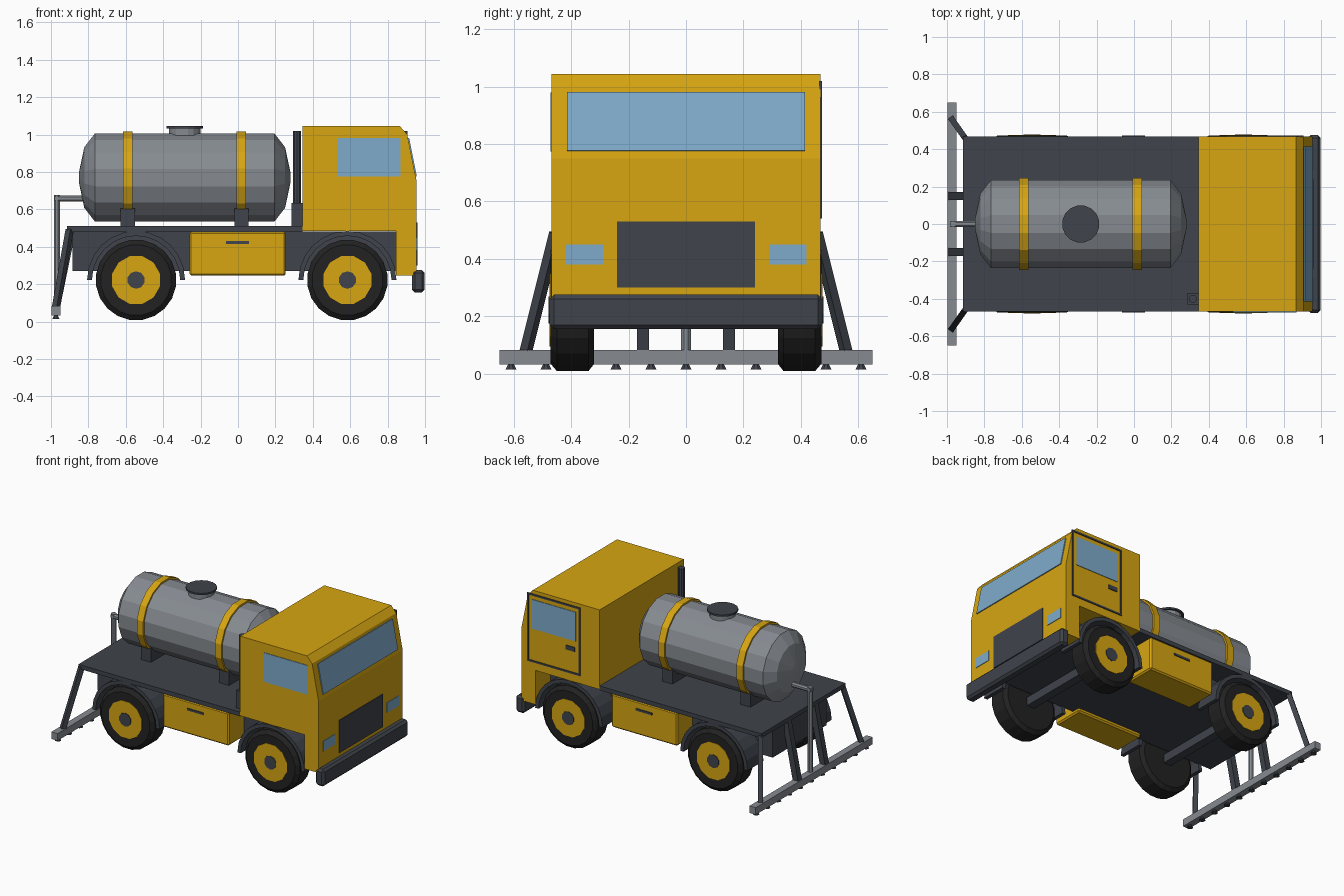
import bpy, bmesh, math
from mathutils import Vector, Matrix

cube = bpy.data.objects.get("Cube")
if cube:
    bpy.data.objects.remove(cube, do_unlink=True)


def material(name, rgb):
    m = bpy.data.materials.new(name)
    m.use_nodes = True
    m.diffuse_color = (*rgb, 1)
    bsdf = next(n for n in m.node_tree.nodes if n.type == 'BSDF_PRINCIPLED')
    bsdf.inputs["Base Color"].default_value = (*rgb, 1)
    return m


YELLOW = material("yellow_paint", (0.68, 0.38, 0.006))
DARK = material("dark_grey", (0.05, 0.057, 0.07))
STEEL = material("steel_grey", (0.24, 0.26, 0.285))
RUBBER = material("black_rubber", (0.016, 0.016, 0.016))
GLASS = material("blue_glass", (0.21, 0.41, 0.6))


def finish(name, bm, mat):
    bmesh.ops.recalc_face_normals(bm, faces=bm.faces)
    me = bpy.data.meshes.new(name)
    bm.to_mesh(me)
    bm.free()
    me.materials.append(mat)
    ob = bpy.data.objects.new(name, me)
    bpy.context.collection.objects.link(ob)
    return ob


def prism(name, mat, profile, y0, y1, bevel=0):
    """Extrude an xz outline from y0 to y1."""
    bm = bmesh.new()
    face = bm.faces.new([bm.verts.new((x, y0, z)) for x, z in profile])
    ext = bmesh.ops.extrude_face_region(bm, geom=[face])["geom"]
    bmesh.ops.translate(bm, vec=(0, y1 - y0, 0),
                        verts=[v for v in ext if isinstance(v, bmesh.types.BMVert)])
    if bevel:
        bmesh.ops.bevel(bm, geom=bm.edges[:], offset=bevel, segments=1, affect='EDGES')
    return finish(name, bm, mat)


def box(name, mat, x, y, z, bevel=0):
    return prism(name, mat, [(x[0], z[0]), (x[1], z[0]), (x[1], z[1]), (x[0], z[1])],
                 y[0], y[1], bevel)


def lathe(name, mat, profile, origin, axis, sides):
    """Spin (distance along axis, radius) points around an axis."""
    bm = bmesh.new()
    rot = Vector(axis).to_track_quat('Z', 'Y').to_matrix().to_4x4()
    place = Matrix.Translation(origin) @ rot
    rings = []
    for h, r in profile:
        rings.append([bm.verts.new(place @ Vector((r * math.cos(a), r * math.sin(a), h)))
                      for a in (math.tau * (i + 0.5) / sides for i in range(sides))])
    for low, high in zip(rings, rings[1:]):
        for i in range(sides):
            j = (i + 1) % sides
            bm.faces.new((low[i], low[j], high[j], high[i]))
    bm.faces.new(rings[0])
    bm.faces.new(rings[-1])
    return finish(name, bm, mat)


def strut(name, mat, a, b, width):
    """Square bar between two points."""
    a, b = Vector(a), Vector(b)
    r = width / math.sqrt(2)
    return lathe(name, mat, [(0, r), ((b - a).length, r)], a, b - a, 4)


SIDES = (("left", 1), ("right", -1))

# Cab shell with sloped windscreen and front apron
prism("cab", YELLOW, [(0.345, 0.485), (0.845, 0.485), (0.845, 0.245), (0.955, 0.245),
                      (0.955, 0.75), (0.905, 1.0), (0.865, 1.045), (0.345, 1.045)],
      -0.468, 0.468)
prism("windscreen", GLASS, [(0.948, 0.775), (0.956, 0.777), (0.915, 0.982), (0.907, 0.98)],
      -0.415, 0.415)
box("grille", DARK, (0.952, 0.96), (-0.24, 0.24), (0.3, 0.53))
box("bumper", DARK, (0.93, 0.998), (-0.475, 0.475), (0.155, 0.275), 0.015)

for side, s in SIDES:
    box(side + "_headlight", GLASS, (0.952, 0.959), (s * 0.29, s * 0.42), (0.38, 0.45))
    box(side + "_cab_window", GLASS, (0.53, 0.87), (s * 0.465, s * 0.472), (0.775, 0.98))

# Door outline and handle, on the left only
for name, x, z in (("door_trim_rear", (0.495, 0.507), (0.54, 1.02)),
                   ("door_trim_front", (0.895, 0.907), (0.54, 1.02)),
                   ("door_trim_top", (0.495, 0.907), (1.008, 1.02)),
                   ("door_trim_bottom", (0.495, 0.907), (0.54, 0.552)),
                   ("door_handle", (0.535, 0.605), (0.7, 0.73))):
    box(name, DARK, x, (0.466, 0.474), z)

# Chassis and flat deck
box("deck", DARK, (-0.915, 0.345), (-0.468, 0.468), (0.48, 0.51))
box("chassis", DARK, (-0.885, 0.85), (-0.3, 0.3), (0.27, 0.482))

# Wheels, axles and arched mudguards
for end, wx in (("rear", -0.545), ("front", 0.585)):
    box(end + "_axle", DARK, (wx - 0.03, wx + 0.03), (-0.34, 0.34), (0.19, 0.25))
    for side, s in SIDES:
        tag = f"{end}_{side}_"
        hub = (wx, s * 0.32, 0.222)
        out = (0, s, 0)
        lathe(tag + "tyre", RUBBER, [(0, 0.19), (0.02, 0.216), (0.13, 0.216), (0.152, 0.19),
                                     (0.152, 0.13)], hub, out, 20)
        lathe(tag + "rim", YELLOW, [(0.14, 0.132), (0.155, 0.132)], hub, out, 12)
        lathe(tag + "hub_cap", DARK, [(0.15, 0.047), (0.159, 0.047)], hub, out, 10)
        arc = [math.pi * i / 12 for i in range(13)]
        outline = [(wx + r * math.cos(a), 0.222 + r * math.sin(a))
                   for r, path in ((0.262, arc), (0.236, arc[::-1])) for a in path]
        prism(tag + "mudguard", DARK, outline, s * 0.29, s * 0.468)

# Side lockers with handles
for side, s in SIDES:
    box(side + "_locker", YELLOW, (-0.26, 0.255), (s * 0.24, s * 0.468), (0.245, 0.481), 0.01)
    box(side + "_locker_handle", DARK, (-0.065, 0.06), (s * 0.465, s * 0.474), (0.415, 0.43))

# Tank with domed ends, straps, cradles and hatch
lathe("tank", STEEL, [(-0.85, 0.03), (-0.822, 0.165), (-0.765, 0.24), (0.195, 0.24),
                      (0.252, 0.165), (0.28, 0.03)], (0, 0, 0.77), (1, 0, 0), 16)
for name, x in (("rear", -0.59), ("front", 0.018)):
    lathe(name + "_strap", YELLOW, [(-0.025, 0.252), (0.025, 0.252)],
          (x, 0, 0.77), (1, 0, 0), 16)
    box(name + "_cradle", DARK, (x - 0.038, x + 0.038), (-0.18, 0.18), (0.5, 0.605))
lathe("hatch_neck", STEEL, [(0, 0.085), (0.04, 0.085)], (-0.285, 0, 0.995), (0, 0, 1), 16)
lathe("hatch_lid", DARK, [(0, 0.1), (0.012, 0.1)], (-0.285, 0, 1.033), (0, 0, 1), 16)

# Exhaust stack behind the cab
box("exhaust_base", DARK, (0.285, 0.345), (-0.43, -0.37), (0.505, 0.635))
lathe("exhaust_pipe", DARK, [(0, 0.022), (0.4, 0.022)], (0.315, -0.4, 0.62), (0, 0, 1), 10)

# Feed pipe, spray bar, nozzles and struts
lathe("feed_pipe_top", STEEL, [(0, 0.018), (0.17, 0.018)], (-0.982, 0, 0.658), (1, 0, 0), 8)
lathe("feed_pipe_drop", STEEL, [(0, 0.018), (0.616, 0.018)], (-0.968, 0, 0.06), (0, 0, 1), 8)
box("spray_bar", STEEL, (-0.998, -0.95), (-0.65, 0.65), (0.032, 0.082))
for i in range(-5, 6):
    lathe("spray_nozzle", DARK, [(0, 0.021), (0.02, 0.01)], (-0.974, i * 0.122, 0.014),
          (0, 0, 1), 8)
for side, s in SIDES:
    strut(side + "_outer_strut", DARK, (-0.974, s * 0.56, 0.07), (-0.9, s * 0.455, 0.49), 0.032)
    strut(side + "_inner_strut", DARK, (-0.974, s * 0.15, 0.07), (-0.89, s * 0.15, 0.48), 0.042)
